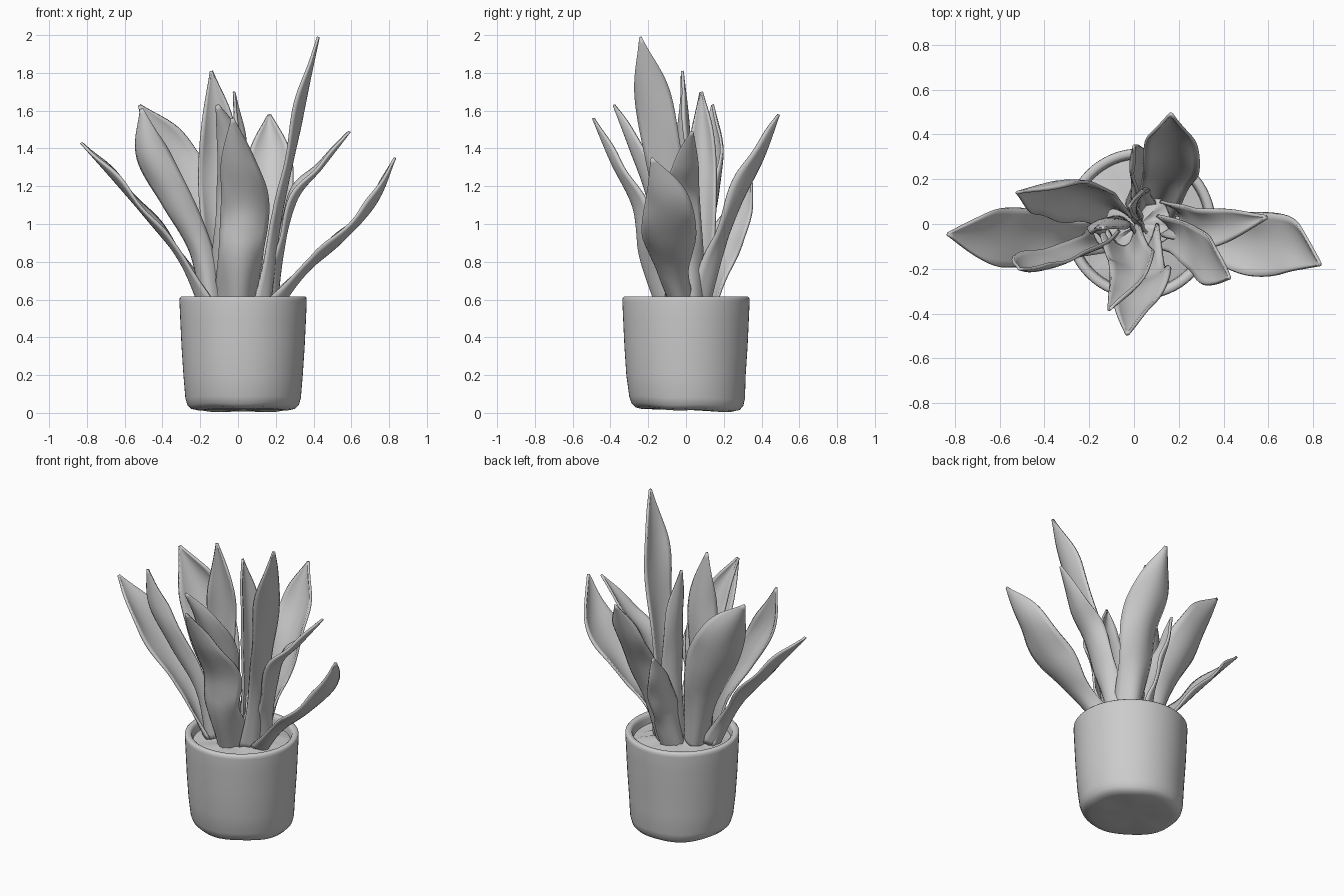
import bpy, bmesh, math, random
from mathutils import Vector

if "Cube" in bpy.data.objects:
    bpy.data.objects.remove(bpy.data.objects["Cube"])

random.seed(4)


def finish(name, bm, angle=50):
    bmesh.ops.recalc_face_normals(bm, faces=bm.faces)
    me = bpy.data.meshes.new(name)
    bm.to_mesh(me)
    bm.free()
    ob = bpy.data.objects.new(name, me)
    bpy.context.collection.objects.link(ob)
    bpy.ops.object.select_all(action='DESELECT')
    ob.select_set(True)
    bpy.context.view_layer.objects.active = ob
    bpy.ops.object.shade_smooth_by_angle(angle=math.radians(angle))
    return ob


def lathe(name, profile, shape, seg=64):
    """Spin an (r, z) profile, starting and ending on the axis."""
    bm = bmesh.new()
    rings = []
    for r, z in profile:
        n = 1 if r == 0 else seg
        rings.append([bm.verts.new(shape(r * math.cos(2 * math.pi * i / seg),
                                         r * math.sin(2 * math.pi * i / seg), z))
                      for i in range(n)])
    for a, b in zip(rings, rings[1:]):
        for i in range(seg):
            j = (i + 1) % seg
            quad = [a[i % len(a)], a[j % len(a)], b[j % len(b)], b[i % len(b)]]
            bm.faces.new(list(dict.fromkeys(quad)))
    return finish(name, bm)


def spline(pts, t):
    """Catmull-Rom through 4D points (x, y, z, width), t in 0..1."""
    n = len(pts) - 1
    i = min(int(t * n), n - 1)
    f = t * n - i
    p1, p2 = pts[i], pts[i + 1]
    p0 = pts[i - 1] if i else p1 * 2 - p2
    p3 = pts[i + 2] if i + 2 <= n else p2 * 2 - p1
    return (p1 * 2 + (p2 - p0) * f + (p0 * 2 - p1 * 5 + p2 * 4 - p3) * f * f
            + (p1 * 3 - p0 - p2 * 3 + p3) * f ** 3) * 0.5


def leaf(name, path, side, cup=0.3, rows=36, cols=10):
    """Cupped blade: path of (x, y, z, width); side gives the width direction."""
    pts = [Vector(p) for p in path]
    side = Vector(side)
    mid = pts[len(pts) // 2]
    inward = Vector((-mid.x, -mid.y, 0.35))
    bm = bmesh.new()
    grid = []
    phase = random.uniform(0, 6)
    for k in range(rows + 1):
        t = k / rows
        p = spline(pts, t)
        c = p.to_3d()
        tan = (spline(pts, min(1, t + .02)) - spline(pts, max(0, t - .02))).to_3d().normalized()
        s = (side - tan * side.dot(tan)).normalized()
        n = s.cross(tan)
        if n.dot(inward) < 0:
            n = -n
        w = max(p[3], 0.008)
        curl = cup + 0.4 * max(0, 1 - t * 3)      # base folds into a channel
        row = []
        for j in range(cols + 1):
            u = 2 * j / cols - 1
            wave = 0.045 * u * abs(u) * math.sin(16 * t + phase + u)
            row.append(bm.verts.new(c + s * (u * w / 2) + n * w * (curl * (u * u - .35) + wave)))
        grid.append(row)
    for a, b in zip(grid, grid[1:]):
        for j in range(cols):
            bm.faces.new((a[j], a[j + 1], b[j + 1], b[j]))
    ob = finish(name, bm)
    mod = ob.modifiers.new("thickness", 'SOLIDIFY')
    mod.thickness = 0.014
    mod.offset = 0
    return ob


# Pot, slightly lopsided with a soft uneven foot
def pot_shape(x, y, z):
    low = max(0, 1 - z / 0.2)
    a = math.atan2(y, x)
    dz = low * (-0.04 * y + 0.004 * math.sin(5 * a) * math.hypot(x, y) / .3)
    return (x + 0.027, y + 0.01 * low, z + dz)


lathe("pot", [(0, .016), (.15, .015), (.24, .014), (.275, .022), (.295, .042), (.306, .08),
              (.316, .2), (.326, .35), (.333, .5), (.337, .59), (.336, .608), (.328, .616),
              (.308, .616), (.298, .608), (.293, .59), (.288, .54), (.28, .5), (0, .5)], pot_shape)


# Lumpy soil
def soil_shape(x, y, z):
    r = math.hypot(x, y)
    return (x + 0.027, y, z + (random.uniform(-.008, .008) if r < .28 else 0))


lathe("soil", [(0, .585), (.06, .582), (.12, .577), (.18, .572), (.24, .566), (.292, .556),
               (.285, .51), (0, .51)], soil_shape, 40)

# Outer leaves leaning left and right
leaf("leaf_left_low", [(-.17, -.05, .56, .14), (-.29, -.07, .80, .16), (-.46, -.06, 1.02, .25),
                       (-.64, -.06, 1.23, .24), (-.83, -.045, 1.43, .01)], (.05, 1, 0), .12)
leaf("leaf_right_low", [(.20, -.03, .57, .12), (.34, -.07, .74, .16), (.54, -.09, .92, .28),
                        (.72, -.10, 1.12, .23), (.83, -.18, 1.35, .01)], (.05, 1, 0), .15)
leaf("leaf_right_mid", [(.17, .03, .56, .15), (.22, .01, .85, .16), (.30, -.02, 1.14, .18),
                        (.44, 0, 1.31, .13), (.59, .03, 1.49, .01)], (-.05, 1, .1), .2)
leaf("leaf_right_tall", [(.14, -.04, .56, .14), (.20, -.06, .95, .15), (.27, -.11, 1.3, .19),
                         (.35, -.18, 1.68, .19), (.425, -.24, 1.99, .01)], (.2, 1, .1), .12)

# Left leaves behind the low one
leaf("leaf_left_broad", [(-.09, .04, .56, .14), (-.15, .08, .85, .18), (-.26, .13, 1.15, .29),
                         (-.38, .15, 1.40, .25), (-.52, .14, 1.63, .01)], (.85, .5, .3), .25)
leaf("leaf_left_curled", [(-.14, -.07, .56, .13), (-.2, -.10, .86, .12), (-.33, -.15, 1.13, .16),
                          (-.46, -.19, 1.37, .17), (-.51, -.2, 1.61, .01)], (.8, -.25, .5), .25)

# Front leaves
leaf("leaf_front", [(.0, -.10, .56, .23), (.02, -.22, .85, .23), (.04, -.26, 1.10, .25),
                    (0, -.38, 1.33, .17), (-.03, -.49, 1.56, .01)], (1, .1, 0), .22)
leaf("leaf_front_inner", [(-.05, -.06, .56, .17), (-.03, -.13, .9, .18), (0, -.19, 1.18, .2),
                          (-.03, -.28, 1.41, .15), (-.11, -.38, 1.63, .01)], (1, .35, -.2), .3)

# Upright centre leaves
leaf("leaf_centre_tall", [(-.07, 0, .56, .15), (-.10, .01, .9, .17), (-.12, .01, 1.22, .18),
                          (-.11, 0, 1.52, .17), (-.14, -.02, 1.81, .01)], (1, .15, 0), .2)
leaf("leaf_centre_back", [(.02, .04, .56, .14), (.02, .08, .9, .15), (.02, .09, 1.2, .15),
                          (0, .09, 1.47, .12), (-.02, .08, 1.70, .01)], (.25, 1, 0), .25)

# Back leaves
leaf("leaf_back_broad", [(.10, .08, .56, .16), (.13, .17, .85, .19), (.17, .27, 1.12, .24),
                         (.17, .39, 1.36, .22), (.165, .49, 1.58, .01)], (1, -.15, 0), .25)
leaf("leaf_back_short", [(.0, .09, .56, .15), (.01, .15, .75, .17), (.01, .22, .92, .18),
                         (.0, .29, 1.07, .13), (.0, .345, 1.22, .01)], (.3, 1, -.3), .22)
